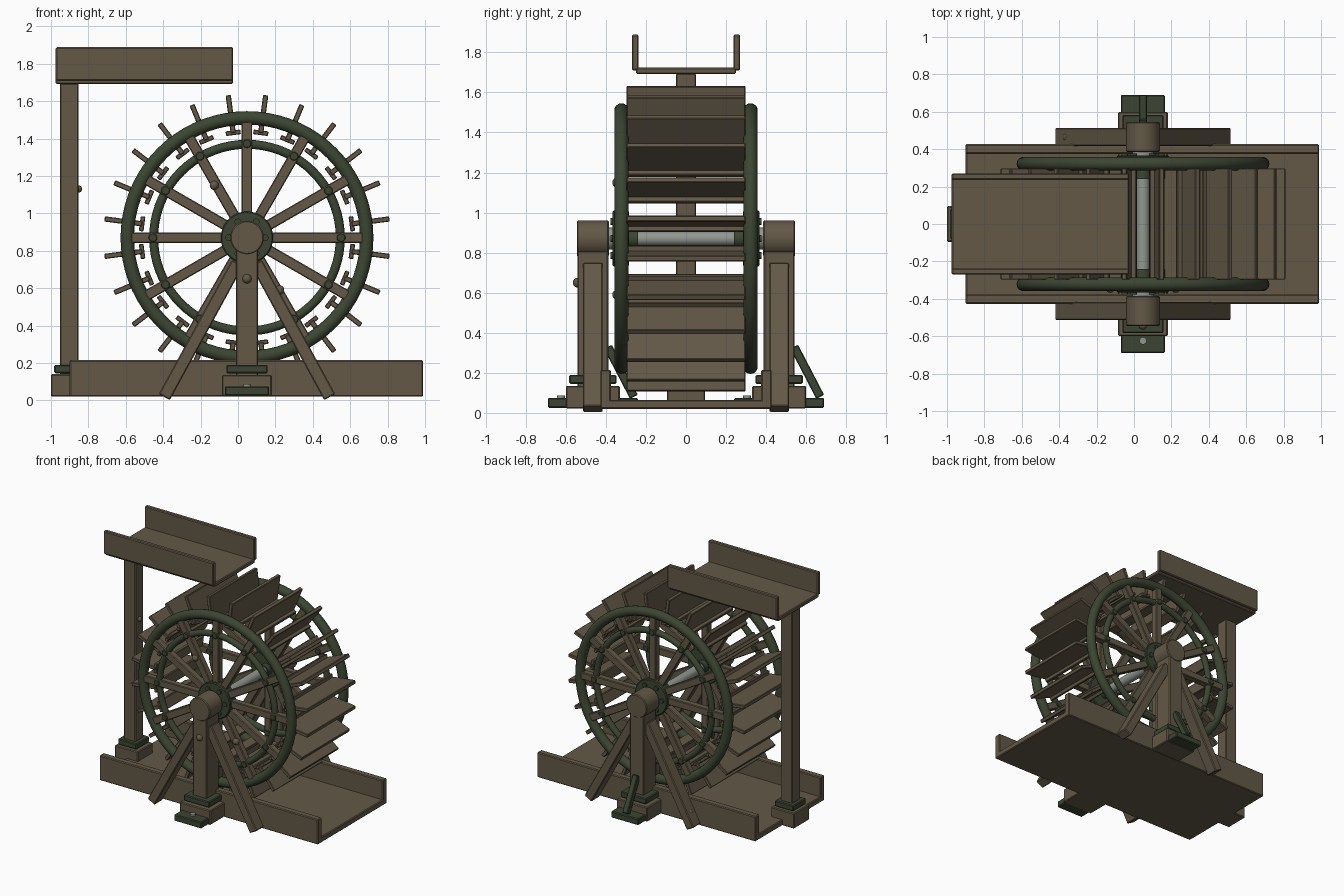
import bpy, bmesh, math
from mathutils import Vector, Matrix

if "Cube" in bpy.data.objects:
    bpy.data.objects.remove(bpy.data.objects["Cube"])


def material(name, rgb):
    m = bpy.data.materials.new(name)
    m.diffuse_color = (*rgb, 1)
    m.use_nodes = True
    m.node_tree.nodes["Principled BSDF"].inputs["Base Color"].default_value = m.diffuse_color
    return m


WOOD = material("weathered wood", (0.125, 0.098, 0.063))
GREEN = material("dark green iron", (0.045, 0.060, 0.032))
STEEL = material("grey steel", (0.28, 0.31, 0.28))
CX, CZ = 0.048, 0.87          # wheel axis


def finish(name, bm, mat, matrix=None, bevel=0, smooth=False):
    me = bpy.data.meshes.new(name)
    bm.to_mesh(me)
    bm.free()
    me.materials.append(mat)
    ob = bpy.data.objects.new(name, me)
    bpy.context.collection.objects.link(ob)
    if matrix:
        ob.matrix_world = matrix
    if bevel:
        mod = ob.modifiers.new("bevel", 'BEVEL')
        mod.width, mod.segments = bevel, 1
    if smooth:
        bpy.ops.object.select_all(action='DESELECT')
        bpy.context.view_layer.objects.active = ob
        ob.select_set(True)
        bpy.ops.object.shade_smooth_by_angle(angle=math.radians(40))
    return ob


def box(name, x, y, z, mat=WOOD, bevel=0.006, matrix=None):
    """Box given by (min, max) on each axis."""
    bm = bmesh.new()
    bmesh.ops.create_cube(bm, size=1)
    for v in bm.verts:
        v.co = [lo + (c + 0.5) * (hi - lo) for c, (lo, hi) in zip(v.co, (x, y, z))]
    return finish(name, bm, mat, matrix, bevel)


def cyl(name, r, p, q, mat, sides=32, bevel=0):
    """Cylinder from point p to point q."""
    p, q = Vector(p), Vector(q)
    bm = bmesh.new()
    bmesh.ops.create_cone(bm, cap_ends=True, segments=sides, radius1=r, radius2=r, depth=(q - p).length)
    rot = (q - p).to_track_quat('Z', 'Y').to_matrix().to_4x4()
    return finish(name, bm, mat, Matrix.Translation((p + q) / 2) @ rot, bevel, True)


def ring(name, R, r, y, mat, n=72, m=14):
    """Torus round the wheel axis."""
    bm = bmesh.new()
    g = [[bm.verts.new(((R + r * math.cos(b)) * math.cos(a), r * math.sin(b),
                        (R + r * math.cos(b)) * math.sin(a)))
          for b in (2 * math.pi * j / m for j in range(m))]
         for a in (2 * math.pi * i / n for i in range(n))]
    for i in range(n):
        for j in range(m):
            k, l = (i + 1) % n, (j + 1) % m
            bm.faces.new((g[i][j], g[i][l], g[k][l], g[k][j]))
    bmesh.ops.recalc_face_normals(bm, faces=bm.faces)
    return finish(name, bm, mat, Matrix.Translation((CX, y, CZ)), 0, True)


def knot(name, pos, r=0.025):
    bm = bmesh.new()
    bmesh.ops.create_uvsphere(bm, u_segments=14, v_segments=8, radius=r)
    return finish(name, bm, WOOD, Matrix.Translation(pos), 0, True)


def wheel_matrix(deg):
    """Local x points outward from the axis at this angle."""
    return Matrix.Translation((CX, 0, CZ)) @ Matrix.Rotation(-math.radians(deg), 4, 'Y')


def polar(r, deg, y):
    a = math.radians(deg)
    return (CX + r * math.cos(a), y, CZ + r * math.sin(a))


# Lower trough
box("trough_floor", (-0.9, 0.99), (-0.42, 0.42), (0.02, 0.065))
for s in (-1, 1):
    y = sorted((s * 0.375, s * 0.427))
    box("trough_wall", (-0.9, 0.99), y, (0.02, 0.215))

# Upper flume and its post
box("flume_floor", (-0.975, -0.027), (-0.25, 0.25), (1.692, 1.724))
for s in (-1, 1):
    box("flume_wall", (-0.975, -0.027), sorted((s * 0.236, s * 0.27)), (1.71, 1.888))
box("flume_post", (-0.953, -0.852), (-0.05, 0.05), (0.1, 1.695))
box("flume_post_collar", (-0.983, -0.822), (-0.08, 0.08), (0.145, 0.19), GREEN)
box("flume_post_foot", (-1.0, -0.8), (-0.095, 0.095), (0.02, 0.14))
knot("flume_post_knot", (-0.853, 0, 1.13), 0.02)

# Wheel sides: rims, spokes, hubs and bolts
for s in (-1, 1):
    y = s * 0.322
    ring("outer_rim", 0.64, 0.036, y, GREEN)
    ring("inner_rim", 0.499, 0.024, y, GREEN)
    cyl("hub_plate", 0.14, (CX, s * 0.285, CZ), (CX, s * 0.366, CZ), GREEN, 36, 0.006)
    cyl("axle_collar", 0.055, (CX, s * 0.36, CZ), (CX, s * 0.385, CZ), STEEL, 28)
    cyl("inner_collar", 0.045, (CX, s * 0.24, CZ), (CX, s * 0.29, CZ), GREEN, 28)
    for k in range(12):
        box("spoke", (0.08, 0.63), (y - 0.026, y + 0.026), (-0.028, 0.028),
            WOOD, 0.005, wheel_matrix(30 * k))
        cyl("rim_bolt", 0.024, polar(0.503, 30 * k, y - 0.036), polar(0.503, 30 * k, y + 0.036),
            GREEN, 12, 0.004)
    for k in range(6):
        a = 60 * k
        cyl("hub_bolt", 0.018, polar(0.098, a, s * 0.36), polar(0.098, a, s * 0.378), GREEN, 10)
for a in (122, -58):
    knot("spoke_knot", polar(0.33, a, -0.343))

# Axle
cyl("axle", 0.036, (CX, -0.45, CZ), (CX, 0.45, CZ), STEEL)

# Paddles, each with a short base board
for k in range(24):
    m = wheel_matrix(7.5 + 15 * k)
    box("paddle", (0.565, 0.768), (-0.297, 0.297), (-0.014, 0.014), WOOD, 0.004, m)
    box("paddle_base", (0.553, 0.578), (-0.29, 0.29), (-0.04, 0.04), WOOD, 0.004, m)

# Bearing stands on both sides
for s in (-1, 1):
    c = s * 0.465
    box("bearing_post", (CX - 0.06, CX + 0.06), (c - 0.077, c + 0.077), (0.1, 0.86))
    cyl("bearing_block", 0.09, (CX, c - 0.08, CZ), (CX, c + 0.08, CZ), WOOD, 36, 0.006)
    box("post_collar", (CX - 0.11, CX + 0.11), (c - 0.118, c + 0.118), (0.145, 0.19), GREEN)
    box("post_foot", (CX - 0.133, CX + 0.133), (c - 0.135, c + 0.135), (0.022, 0.135))
    box("foot_plate", (CX - 0.118, CX + 0.118), (c - 0.225, c + 0.225), (0.025, 0.075), GREEN)
    cyl("plate_bolt", 0.02, (CX, c - 0.16, 0.07), (CX, c - 0.16, 0.088), STEEL, 10)
    # short iron strut leaning in +y
    p, q = Vector((CX, c + 0.075, 0.33)), Vector((CX, c + 0.205, 0.08))
    m = Matrix.Translation(p) @ Matrix.Rotation(math.atan2(q.y - p.y, p.z - q.z), 4, 'X')
    box("iron_strut", (-0.022, 0.022), (-0.022, 0.022), (-(q - p).length, 0), GREEN, 0.005, m)
    # splayed side braces
    for t in (-1, 1):
        p, q = Vector((CX + t * 0.05, c, 0.735)), Vector((CX + t * 0.442, c, 0.018))
        m = Matrix.Translation(p) @ Matrix.Rotation(-math.atan2(q.x - p.x, p.z - q.z), 4, 'Y')
        box("side_brace", (-0.034, 0.034), (-0.049, 0.049), (-(q - p).length, 0), WOOD, 0.006, m)
knot("post_knot", (CX, -0.54, 0.65))
knot("brace_knot", (-0.355, 0.465, 0.12))
